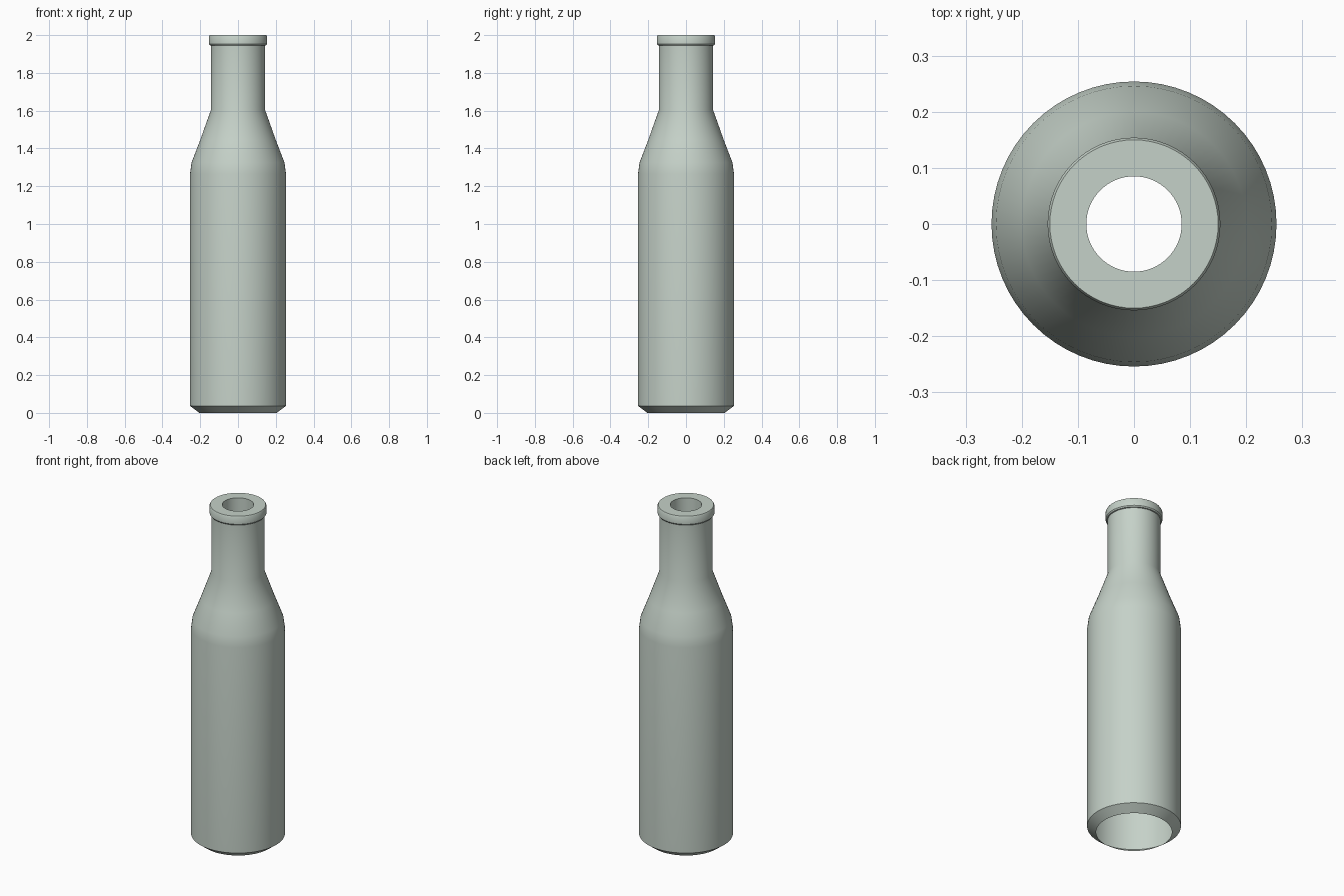
import bpy
import bmesh
import math

cube = bpy.data.objects.get("Cube")
if cube:
    bpy.data.objects.remove(cube, do_unlink=True)

SEGMENTS = 64

# Pale grey-green glass
glass = bpy.data.materials.new("pale_green_grey")
glass.use_nodes = True
colour = (0.56, 0.64, 0.58, 1)
glass.diffuse_color = colour
glass.node_tree.nodes["Principled BSDF"].inputs["Base Color"].default_value = colour


def lathe(name, profile):
    """Revolve a (radius, height) profile, listed bottom to top outside, around z."""
    bm = bmesh.new()
    rings = []
    for radius, z in profile:
        rings.append([bm.verts.new((radius * math.cos(a), radius * math.sin(a), z))
                      for a in (2 * math.pi * i / SEGMENTS for i in range(SEGMENTS))])
    for low, high in zip(rings, rings[1:]):
        for i in range(SEGMENTS):
            j = (i + 1) % SEGMENTS
            bm.faces.new((low[i], low[j], high[j], high[i]))
    mesh = bpy.data.meshes.new(name)
    bm.to_mesh(mesh)
    bm.free()
    mesh.materials.append(glass)
    obj = bpy.data.objects.new(name, mesh)
    bpy.context.collection.objects.link(obj)
    bpy.ops.object.select_all(action="DESELECT")
    obj.select_set(True)
    bpy.context.view_layer.objects.active = obj
    bpy.ops.object.shade_smooth_by_angle(angle=math.radians(30))
    return obj


# Open-bottomed body: bevelled foot, straight wall, shoulder and neck
lathe("bottle_body", [
    (0.205, 0.0), (0.254, 0.037), (0.254, 1.265), (0.246, 1.325),
    (0.200, 1.445), (0.143, 1.605), (0.143, 1.95),
])

# Lip: collar with a softened edge, flat top and bore down into the neck
lathe("bottle_lip", [
    (0.141, 1.944), (0.149, 1.946), (0.154, 1.953), (0.154, 1.993),
    (0.150, 2.0), (0.085, 2.0), (0.085, 1.88),
])
